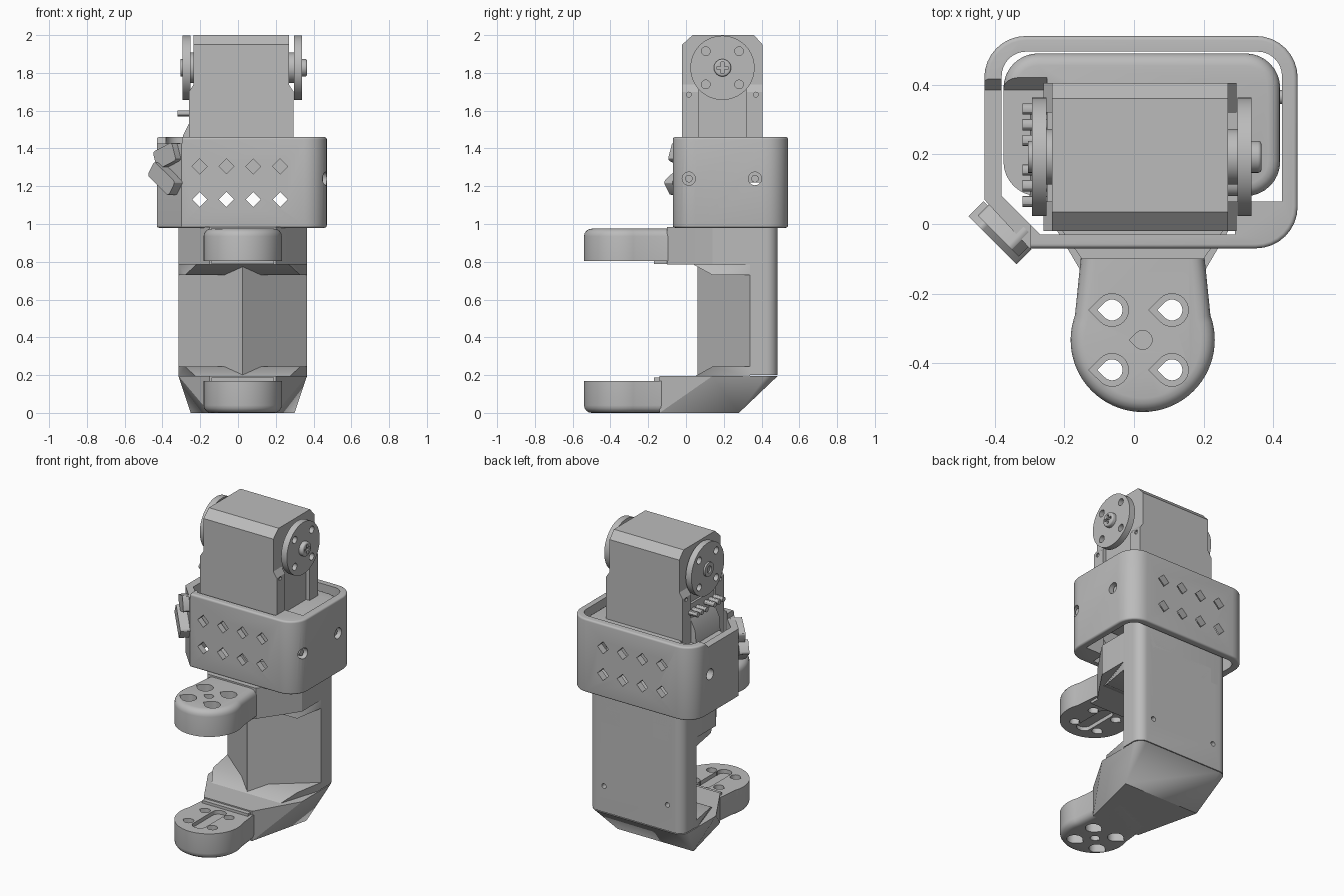
import bpy, bmesh, math
from mathutils import Matrix, Vector

if "Cube" in bpy.data.objects:
    bpy.data.objects.remove(bpy.data.objects["Cube"], do_unlink=True)

grey = bpy.data.materials.new("plain_grey")
grey.use_nodes = True
grey.diffuse_color = (0.5, 0.5, 0.5, 1)
grey.node_tree.nodes["Principled BSDF"].inputs["Base Color"].default_value = (0.5, 0.5, 0.5, 1)
parts = []
CX = 0.025  # centre line of the bracket


def finish(name, bm):
    bmesh.ops.recalc_face_normals(bm, faces=bm.faces)
    me = bpy.data.meshes.new(name)
    bm.to_mesh(me)
    bm.free()
    me.materials.append(grey)
    ob = bpy.data.objects.new(name, me)
    bpy.context.collection.objects.link(ob)
    parts.append(ob)
    return ob


def prism(name, outline, w0, w1, axis="Z", rims=(), bevel=0.04):
    """Extrude a 2D outline along an axis; rims lists end levels to round."""
    place = {"X": lambda u, v, w: (w, u, v), "Y": lambda u, v, w: (u, w, v),
             "Z": lambda u, v, w: (u, v, w)}[axis]
    bm = bmesh.new()
    rings = [[bm.verts.new(place(u, v, w)) for u, v in outline] for w in (w0, w1)]
    n = len(outline)
    caps = [bm.faces.new(r) for r in rings]
    for i in range(n):
        j = (i + 1) % n
        bm.faces.new((rings[0][i], rings[0][j], rings[1][j], rings[1][i]))
    bmesh.ops.recalc_face_normals(bm, faces=bm.faces)
    edges = [e for c, w in zip(caps, (w0, w1)) if w in rims for e in c.edges]
    if edges:
        bmesh.ops.bevel(bm, geom=edges, offset=bevel, segments=4, profile=0.5, affect="EDGES")
    return finish(name, bm)


def box(name, x0, x1, y0, y1, z0, z1):
    return prism(name, [(x0, y0), (x1, y0), (x1, y1), (x0, y1)], z0, z1)


def circle(u, v, r, n=32, tip=False):
    pts = [(u + r * math.cos(2 * math.pi * i / n), v + r * math.sin(2 * math.pi * i / n)) for i in range(n)]
    if tip:  # teardrop pointing to -u
        pts = [p for p in pts if p[0] > u - 0.72 * r]
        k = next(i for i, p in enumerate(pts) if p[1] < v - 0.01 * r)
        pts.insert(k, (u - 1.42 * r, v))
    return pts


def rounded(corners, seg=8):
    """Outline from (x, y, radius) corners."""
    out, n = [], len(corners)
    for i, (x, y, r) in enumerate(corners):
        p = Vector((x, y))
        if r == 0:
            out.append((x, y))
            continue
        a = p + (Vector(corners[i - 1][:2]) - p).normalized() * r
        b = p + (Vector(corners[(i + 1) % n][:2]) - p).normalized() * r
        c = a + b - p
        for k in range(seg + 1):
            t = k / seg * math.pi / 2
            out.append(tuple(c + (a - c) * math.cos(t) + (b - c) * math.sin(t)))
    return out


def hull(name, pts):
    bm = bmesh.new()
    vs = [bm.verts.new(p) for p in pts]
    res = bmesh.ops.convex_hull(bm, input=vs)
    inner = [g for g in res["geom_interior"] if isinstance(g, bmesh.types.BMVert)]
    bmesh.ops.delete(bm, geom=inner, context="VERTS")
    bmesh.ops.dissolve_limit(bm, angle_limit=0.01, verts=bm.verts, edges=bm.edges)
    return finish(name, bm)


def cut(ob, cutters):
    for c in cutters:
        m = ob.modifiers.new("cut", "BOOLEAN")
        m.operation, m.solver, m.object = "DIFFERENCE", "EXACT", c
    dg = bpy.context.evaluated_depsgraph_get()
    me = bpy.data.meshes.new_from_object(ob.evaluated_get(dg))
    ob.modifiers.clear()
    ob.data = me
    for c in cutters:
        parts.remove(c)
        bpy.data.objects.remove(c, do_unlink=True)


def both(w, y, *z):
    return [(CX + s * w, y, *z) for s in (-1, 1)]


# Pillar with a ridged front and rounded back
back = rounded([(CX + 0.34, 0.34, 0), (CX + 0.34, 0.485, 0.06), (CX - 0.34, 0.485, 0.06), (CX - 0.34, 0.34, 0)])
pillar = prism("pillar", back + [(CX, 0.06)], 0.2, 1.05)
cut(pillar, [prism("c", circle(CX + s * 0.23, z, 0.016, 16), 0.44, 0.6, "Y")
             for s in (-1, 1) for z in (0.37, 0.88)])

# Flared blocks joining the pillar to the two arms
shoulder = both(0.175, -0.14) + both(0.245, 0) + both(0.34, 0.14) + back
hull("lower_block", [(x, y, 0.195) for x, y in shoulder] + both(0.275, 0.28, 0) + both(0.175, -0.14, 0))
shoulder = both(0.175, -0.1) + both(0.245, 0) + both(0.34, 0.14) + back
hull("upper_block", [(x, y, z) for x, y in shoulder for z in (0.785, 0.985)])

# Arms, mirrored in height, with gusset, teardrop holes and centre slot
arc = [(CX + 0.207 * math.cos(math.radians(a)), -0.333 + 0.207 * math.sin(math.radians(a)))
       for a in range(20, -201, -5)]
arm_outline = arc + [(CX - 0.175, -0.07), (CX - 0.175, 0.1), (CX + 0.175, 0.1), (CX + 0.175, -0.07)]
for name, fz in (("lower", lambda z: z), ("upper", lambda z: 0.975 - z)):
    hull(name + "_gusset", both(0.245, 0.04, fz(0.19)) + both(0.34, 0.34, fz(0.19))
         + both(0.305, 0.14, fz(0.245)) + both(0.34, 0.34, fz(0.245)))
    box(name + "_arm_step", CX - 0.165, CX + 0.165, -0.17, 0.1, *sorted((fz(0.1), fz(0.187))))
    arm = prism(name + "_arm", arm_outline, fz(0), fz(0.17), rims=(fz(0),))
    holes = [prism("c", circle(CX, -0.333, 0.027, tip=True), fz(-0.1), fz(0.03))]
    for sx in (-1, 1):
        for sy in (-1, 1):
            x, y = CX - 0.002 + sx * 0.086, -0.333 + sy * 0.086
            holes.append(prism("c", circle(x, y, 0.03, tip=True), fz(-0.1), fz(0.3)))
            holes.append(prism("c", circle(x, y, 0.047, tip=True), fz(-0.1), fz(0.08)))
    slot = [(CX + s * 0.045, -0.333 + t * 0.14, 0.04) for s, t in ((-1, -1), (1, -1), (1, 1), (-1, 1))]
    holes.append(prism("c", rounded(slot), fz(0.145), fz(0.3)))
    cut(arm, holes)

# Collar around the motor, one corner cut off
collar = prism("collar", rounded([(-0.43, 0.54, 0.12), (0.47, 0.54, 0.12), (0.47, -0.07, 0.12),
                                  (-0.30, -0.07, 0), (-0.43, 0.07, 0)]),
               0.98, 1.46, rims=(0.98, 1.46), bevel=0.012)
cavity = rounded([(-0.38, 0.495, 0.07), (0.425, 0.495, 0.07), (0.425, 0.065, 0), (0.29, 0.065, 0),
                  (0.29, -0.03, 0), (-0.27, -0.03, 0), (-0.38, 0.08, 0)])
cutters = [prism("c", cavity, 0.9, 1.6)]
for i in range(4):
    for z in (1.13, 1.305):
        cutters.append(prism("c", circle(-0.203 + 0.142 * i, z, 0.04, 4), -0.3, 0.8, "Y"))
cutters += [prism("c", circle(y, 1.24, 0.035, tip=False), 0.41, 0.6, "X") for y in (0.015, 0.365)]
cutters.append(prism("c", circle(0.365, 1.24, 0.035), -0.6, -0.37, "X"))
ramp = [(-0.3, 1.425), (0.385, 1.425), (0.425, 1.47), (0.425, 1.6), (-0.3, 1.6)]
cutters.append(prism("c", ramp, -0.6, -0.297, "X"))
cut(collar, cutters)
for y in (0.015, 0.365):
    screw = prism("collar_screw", circle(y, 1.24, 0.02, 16), 0.41, 0.45, "X")

# Rounded cover plate inside the collar
plate = prism("cover_plate", rounded([(-0.375, 0.49, 0.1), (0.42, 0.49, 0.1), (0.42, 0.08, 0.1), (-0.375, 0.08, 0.1)]),
              1.35, 1.425, rims=(1.425,), bevel=0.035)
cut(plate, [prism("c", [(u, v - 0.04) for u, v in ramp], -0.6, -0.25, "X")])

# Motor body with chamfered top
prism("motor_body", [(-0.02, 1.22), (-0.02, 1.95), (0.035, 2), (0.36, 2), (0.405, 1.95), (0.405, 1.22)],
      -0.235, 0.27, "X")
for y0, y1 in ((-0.02, 0.065), (0.32, 0.405)):
    for side, x0, x1 in (("left", 0.295, 0.265), ("right", -0.26, -0.23)):
        tab = prism("motor_tab_" + side, [(x1, 1.22), (x0, 1.22), (x0, 1.7), (x1, 1.745)], y0, y1, "Y")
        y = 0.015 if y0 < 0 else 0.37
        cut(tab, [prism("c", circle(y, 1.685, 0.013, 12), x0 - 0.01, x0 + 0.01, "X")])

# Horn discs, hubs and screw
for side, s, x in (("left", 1, 0.297), ("right", -1, -0.252)):
    disc = prism("horn_disc_" + side, circle(0.193, 1.827, 0.17, 64), x, x + s * 0.041, "X")
    cut(disc, [prism("c", circle(0.193 + a * 0.088, 1.827 + b * 0.088, 0.023, 20), x - s * 0.01, x + s * 0.1, "X")
               for a in (-1, 1) for b in (-1, 1)])
    prism("horn_hub_" + side, circle(0.193, 1.827, 0.08, 40), x - s * 0.06, x + s * 0.005, "X")
cap = prism("horn_screw", circle(0.193, 1.827, 0.046), 0.33, 0.366, "X", rims=(0.366,), bevel=0.01)
cut(cap, [box("c", 0.35, 0.4, 0.193 - a, 0.193 + a, 1.827 - b, 1.827 + b) for a, b in ((0.03, 0.008), (0.008, 0.03))])
boss = prism("horn_boss_right", circle(0.193, 1.827, 0.046), -0.305, -0.28, "X")
cut(boss, [prism("c", circle(0.193, 1.827, 0.022, 20), -0.4, -0.295, "X")])

# Connector pins and cable hump on the motor's right
box("pin_housing", -0.25, -0.23, 0.04, 0.35, 1.54, 1.63)
for i in range(3):
    for y in (0.065, 0.24):
        prism("connector_pin", circle(y + 0.045 * i, 1.585, 0.016, 12), -0.32, -0.24, "X")
prism("cable_hump", [(-0.23, 1.36), (-0.3, 1.36), (-0.29, 1.47), (-0.255, 1.54), (-0.23, 1.54)], 0.07, 0.32, "Y")

# Two tilted clip pieces on the cut corner
for name, at, size, tilt in (("clip_lower", (-0.385, -0.025, 1.24), (0.19, 0.06, 0.09), 35),
                             ("clip_upper", (-0.365, -0.01, 1.36), (0.15, 0.07, 0.1), -20)):
    a, b, c = (v / 2 for v in size)
    clip = prism(name, rounded([(-a, -c, 0.015), (a, -c, 0.015), (a, c, 0.015), (-a, c, 0.015)], 3), -b, b, "Y")
    clip.data.transform(Matrix.Translation(at) @ Matrix.Rotation(math.radians(-45), 4, "Z")
                        @ Matrix.Rotation(math.radians(tilt), 4, "Y"))

# Smooth curved faces, keep edges sharp
bpy.ops.object.select_all(action="DESELECT")
for ob in parts:
    ob.select_set(True)
bpy.context.view_layer.objects.active = parts[0]
bpy.ops.object.shade_smooth_by_angle(angle=math.radians(30))
